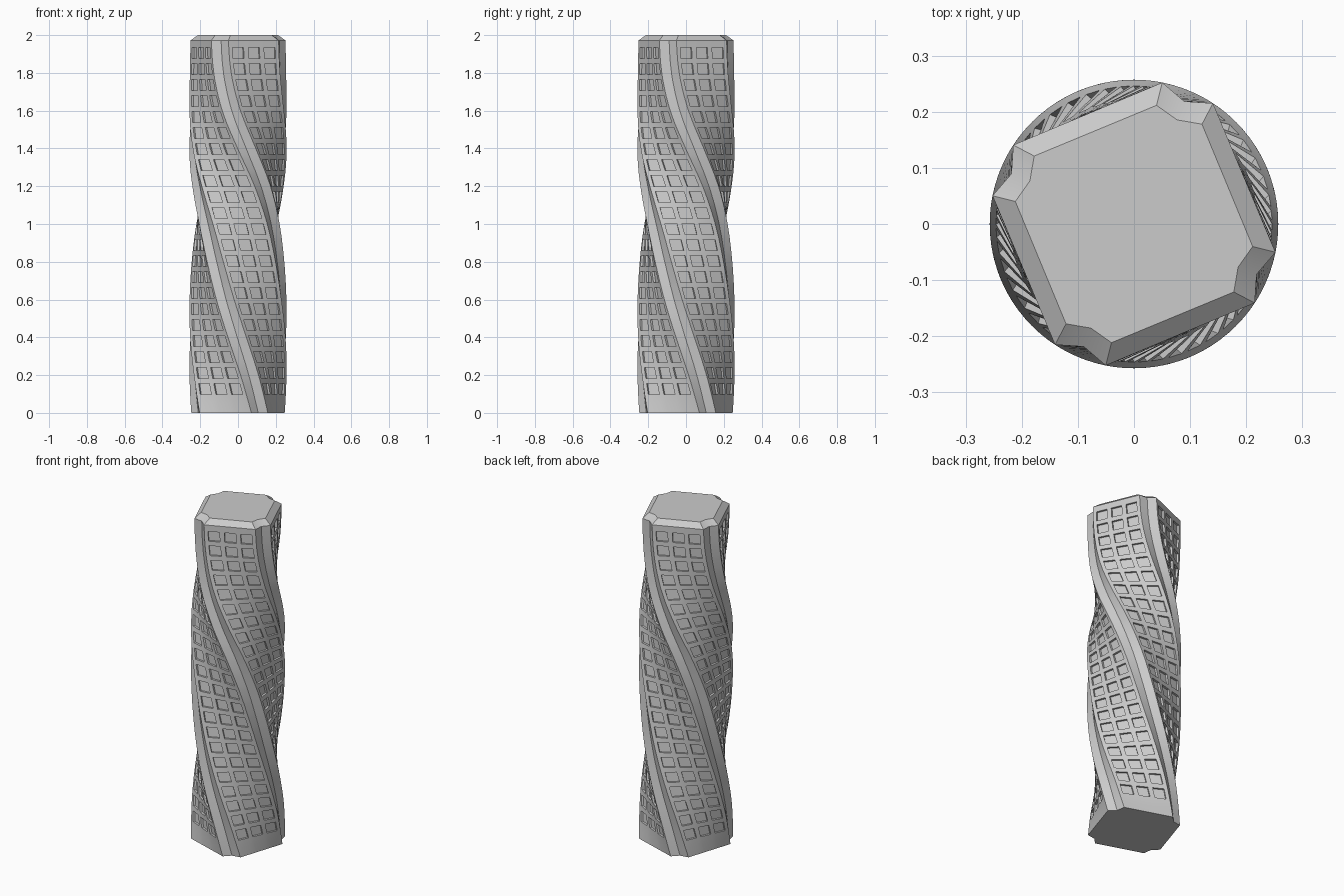
import bpy, bmesh
from math import radians, sin, cos

if "Cube" in bpy.data.objects:
    bpy.data.objects.remove(bpy.data.objects["Cube"])

HEIGHT, RIM = 2.0, 1.972
HALF, SIDE, NOTCH = 0.213, 0.144, 0.167      # face distance, half face width, notch corner
ROWS, COLS, Z0, DZ = 22, 3, 0.127, 0.0847    # window grid
WIN_W, WIN_H, GAP, DEPTH = 0.064, 0.058, 0.091, 0.012

# Twist angle in degrees every 0.2 up the tower (eases out towards the top)
TWIST = [27, 14, -1, -15.5, -28.5, -42, -59, -79.5, -98, -109, -112.5]


def angle(z):
    t = min(max(z / 0.2, 0), 10)
    i = min(int(t), 9)
    f = t - i
    a, b = TWIST[i], TWIST[i + 1]
    p = TWIST[i - 1] if i else 2 * a - b
    q = TWIST[i + 2] if i < 9 else b
    v = 0.5 * (2 * a + (b - p) * f + (2 * p - 5 * a + 4 * b - q) * f * f
               + (3 * a - p - 3 * b + q) * f ** 3)
    return radians(v + 45)


bm = bmesh.new()


def place(x, y, z, k=0):
    """Local section point -> quarter turn k -> twisted position."""
    a = angle(z) + radians(90 * k)
    return (x * cos(a) - y * sin(a), x * sin(a) + y * cos(a), z)


def face(pts, k=0):
    return bm.faces.new([bm.verts.new(place(*p, k)) for p in pts])


# Grid lines: solid bands alternate with window bands
xs = [-SIDE]
for c in range(COLS):
    m = (c - 1) * GAP
    xs += [m - WIN_W / 2, m + WIN_W / 2]
xs.append(SIDE)
zs = [0, 0.05]
for r in range(ROWS):
    m = Z0 + r * DZ
    zs += [m - WIN_H / 2, m + WIN_H / 2]
zs.append(RIM)

for k in range(4):
    for j, (a, b) in enumerate(zip(zs, zs[1:])):
        # Wall with recessed windows
        for i, (l, r) in enumerate(zip(xs, xs[1:])):
            edge = [(l, a), (r, a), (r, b), (l, b)]
            out = [(x, -HALF, z) for x, z in edge]
            if i % 2 == 1 and j >= 2 and j % 2 == 0:
                back = [(x, -HALF + DEPTH, z) for x, z in edge]
                face(back, k)
                for n in range(4):
                    m = (n + 1) % 4
                    face([out[n], out[m], back[m], back[n]], k)
            else:
                face(out, k)
        # Notched corner groove
        g = [(SIDE, -HALF), (NOTCH, -NOTCH), (HALF, -SIDE)]
        for p, q in zip(g, g[1:]):
            face([(*p, a), (*q, a), (*q, b), (*p, b)], k)

# Chamfered rim and caps
low = [(-SIDE, -HALF), (SIDE, -HALF), (NOTCH, -NOTCH), (HALF, -SIDE)]
top = [(-0.118, -0.180), (0.118, -0.180), (0.142, -0.142), (0.180, -0.118)]
for k in range(4):
    for n in range(3):
        face([(*low[n], RIM), (*low[n + 1], RIM),
              (*top[n + 1], HEIGHT), (*top[n], HEIGHT)], k)
for sec, z, step in ((top, HEIGHT, 1), (low, 0, -1)):
    ring = [place(*p, z, k) for k in range(4) for p in sec[:3]]
    bm.faces.new([bm.verts.new(p) for p in ring[::step]])

bmesh.ops.remove_doubles(bm, verts=bm.verts, dist=0.0005)
bmesh.ops.dissolve_degenerate(bm, edges=bm.edges, dist=0.0001)
bmesh.ops.recalc_face_normals(bm, faces=bm.faces)

mesh = bpy.data.meshes.new("twisted_tower")
bm.to_mesh(mesh)
bm.free()
tower = bpy.data.objects.new("twisted_tower", mesh)
bpy.context.collection.objects.link(tower)
bpy.context.view_layer.objects.active = tower
tower.select_set(True)
bpy.ops.object.shade_smooth_by_angle(angle=radians(20))
